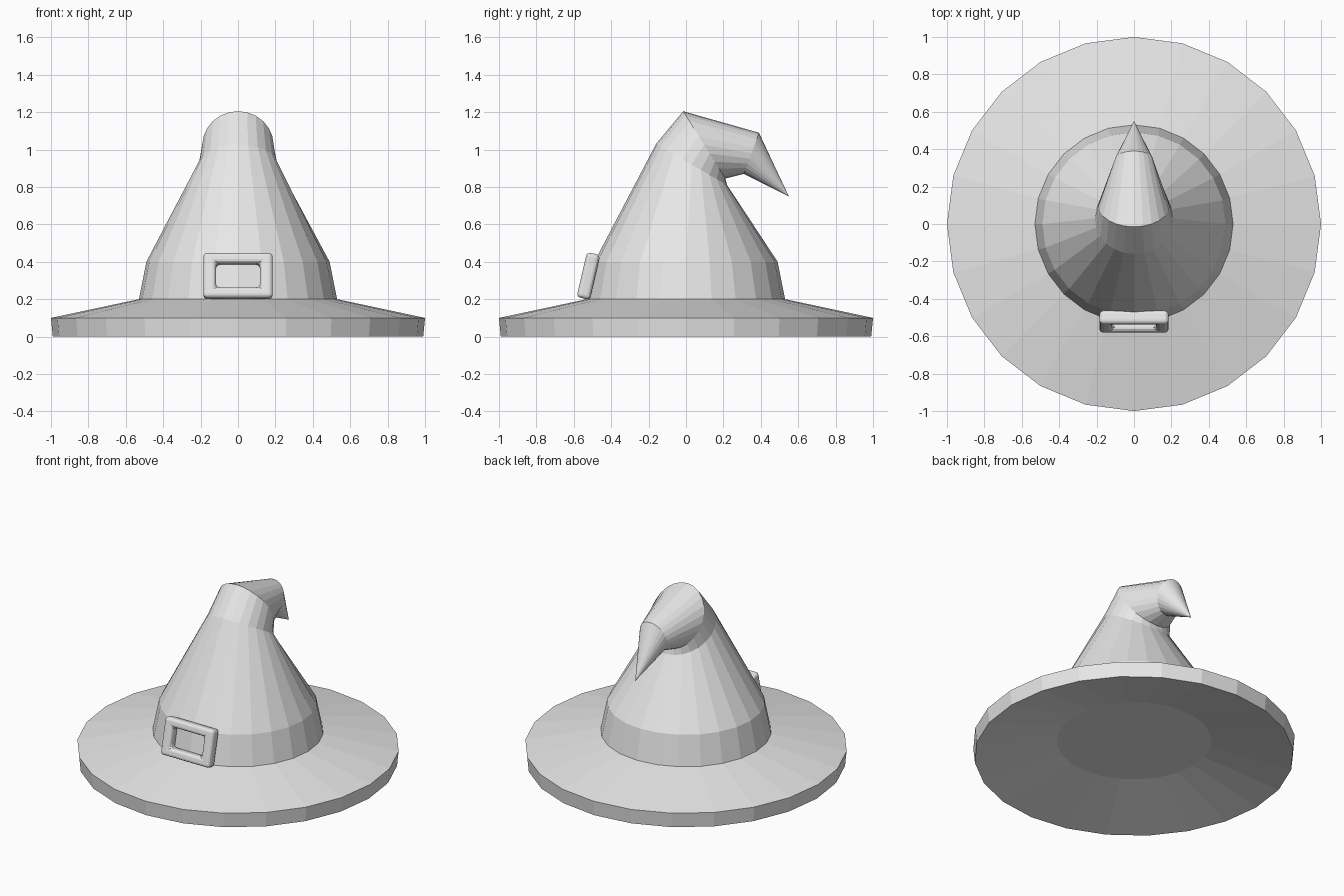
import bpy, bmesh, math
from mathutils import Vector

cube = bpy.data.objects.get("Cube")
if cube:
    bpy.data.objects.remove(cube, do_unlink=True)

SIDES = 24

grey = bpy.data.materials.new("plain_grey")
grey.use_nodes = True
grey.diffuse_color = (0.8, 0.8, 0.8, 1)
grey.node_tree.nodes["Principled BSDF"].inputs["Base Color"].default_value = (0.8, 0.8, 0.8, 1)


def make_object(name, bm):
    bmesh.ops.recalc_face_normals(bm, faces=bm.faces)
    mesh = bpy.data.meshes.new(name)
    bm.to_mesh(mesh)
    bm.free()
    mesh.materials.append(grey)
    obj = bpy.data.objects.new(name, mesh)
    bpy.context.collection.objects.link(obj)
    return obj


def add_ring(bm, front, back, half_width):
    """Ellipse through a front and a back point, each given as (y, z)."""
    front, back = Vector((0, *front)), Vector((0, *back))
    centre, reach = (front + back) / 2, (back - front) / 2
    ring = []
    for i in range(SIDES):
        a = math.tau * i / SIDES
        side = Vector((half_width * math.cos(a), 0, 0))
        ring.append(bm.verts.new(centre + side + reach * math.sin(a)))
    return ring


def flat_ring(radius, z):
    return (-radius, z), (radius, z), radius


def bridge(bm, rings):
    for low, high in zip(rings, rings[1:]):
        for i in range(SIDES):
            j = (i + 1) % SIDES
            bm.faces.new((low[i], low[j], high[j], high[i]))


# Brim: hollow underside, upright edge and sloping top
bm = bmesh.new()
rings = [add_ring(bm, *flat_ring(r, z))
         for r, z in ((0.48, 0.11), (0.99, 0), (1, 0.1), (0.53, 0.2))]
bridge(bm, rings)
bm.faces.new(rings[0])
make_object("brim", bm)

# Crown: upright band, tapering cone, then a bent tail with a drooping tip
bm = bmesh.new()
rings = [add_ring(bm, *spec) for spec in (
    flat_ring(0.53, 0.2),
    flat_ring(0.49, 0.4),
    ((-0.16, 1.03), (0.22, 0.81), 0.21),
    ((-0.015, 1.205), (0.21, 0.845), 0.19),
    ((0.39, 1.09), (0.31, 0.87), 0.1),
)]
bridge(bm, rings)
tip = bm.verts.new((0, 0.55, 0.75))
for i in range(SIDES):
    bm.faces.new((rings[-1][i], rings[-1][(i + 1) % SIDES], tip))
make_object("crown", bm)

# Buckle: rectangular frame with rounded edges, leaning against the crown
bm = bmesh.new()
loops = []
for half_x, half_z, y in ((0.185, 0.123, -0.036), (0.185, 0.123, 0.036),
                          (0.118, 0.066, 0.036), (0.118, 0.066, -0.036)):
    loops.append([bm.verts.new((sx * half_x, y, sz * half_z))
                  for sx, sz in ((-1, -1), (1, -1), (1, 1), (-1, 1))])
for a, b in zip(loops, loops[1:] + loops[:1]):
    for i in range(4):
        j = (i + 1) % 4
        bm.faces.new((a[i], a[j], b[j], b[i]))
buckle = make_object("buckle", bm)
buckle.location = (0, -0.522, 0.324)
buckle.rotation_euler.x = math.radians(-13)
bevel = buckle.modifiers.new("rounded_edges", "BEVEL")
bevel.width = 0.02
bevel.segments = 3
bevel.limit_method = "ANGLE"
